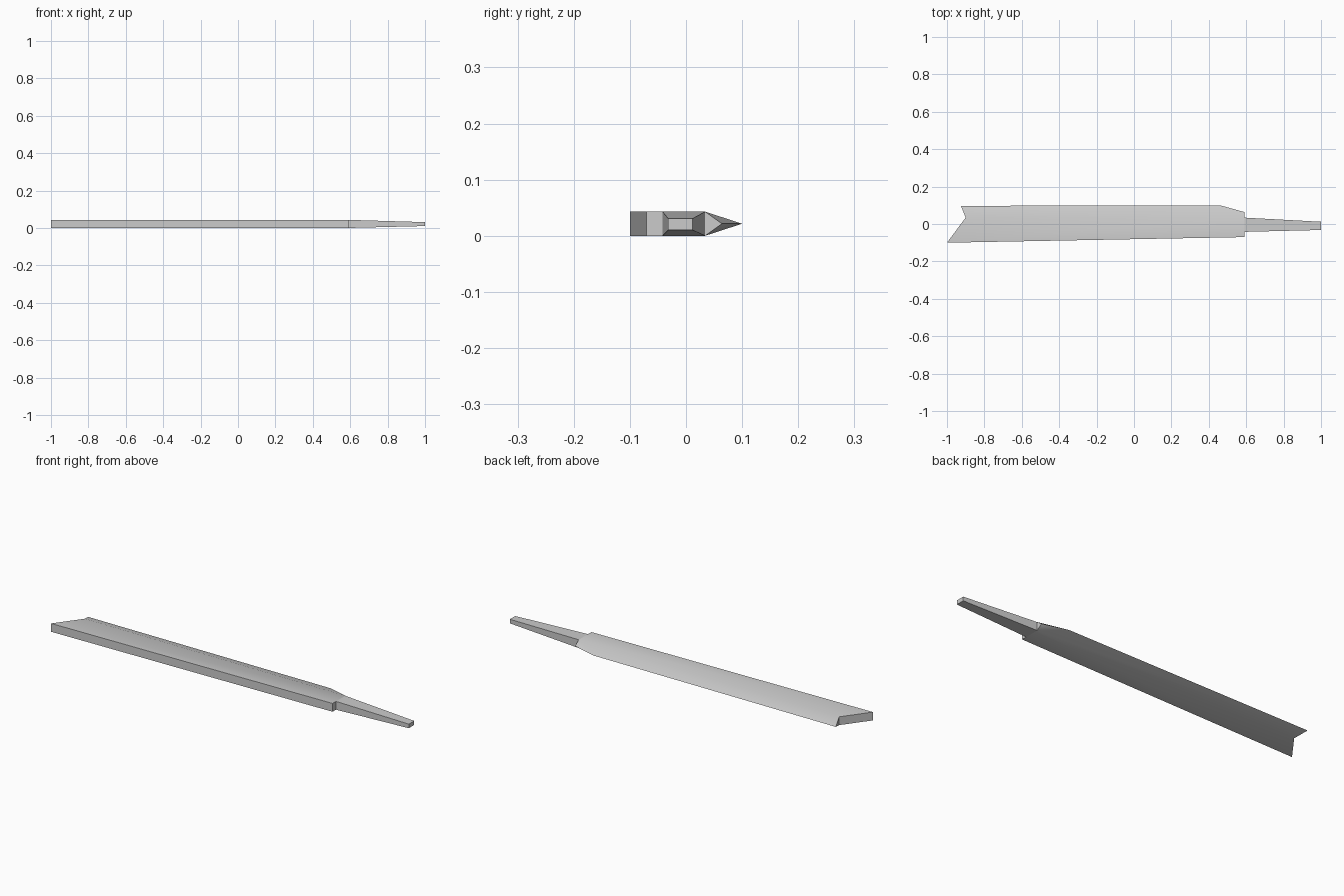
import bpy, bmesh, math

cube = bpy.data.objects.get("Cube")
if cube:
    bpy.data.objects.remove(cube, do_unlink=True)

T = 0.043          # blade thickness
MID = T / 2        # height of the cutting edge

steel = bpy.data.materials.new("grey steel")
steel.use_nodes = True
steel.diffuse_color = (0.6, 0.6, 0.6, 1)
steel.node_tree.nodes["Principled BSDF"].inputs["Base Color"].default_value = (0.6, 0.6, 0.6, 1)


def finish(bm, name):
    bmesh.ops.recalc_face_normals(bm, faces=bm.faces)
    mesh = bpy.data.meshes.new(name)
    bm.to_mesh(mesh)
    bm.free()
    mesh.materials.append(steel)
    obj = bpy.data.objects.new(name, mesh)
    bpy.context.collection.objects.link(obj)
    bpy.ops.object.select_all(action='DESELECT')
    obj.select_set(True)
    bpy.context.view_layer.objects.active = obj
    bpy.ops.object.shade_smooth_by_angle(angle=math.radians(30))


# Blade: flat slab outline plus a wedge that meets at the cutting edge
slab = [(-1, -0.1), (0.59, -0.07), (0.59, 0.034), (-0.9, 0.034)]
edge = [(0.59, 0.064), (0.46, 0.1), (-0.925, 0.097)]
bm = bmesh.new()
low = [bm.verts.new((x, y, 0)) for x, y in slab]
top = [bm.verts.new((x, y, T)) for x, y in slab]
chip, tip, tail = [bm.verts.new((x, y, MID)) for x, y in edge]
for side in (low, top):
    bm.faces.new(side)
    bm.faces.new((side[2], chip, tip))
    bm.faces.new((side[2], tip, tail, side[3]))
bm.faces.new((low[0], low[1], top[1], top[0]))        # back of the blade
bm.faces.new((low[1], low[2], chip, top[2], top[1]))  # shoulder
bm.faces.new((low[3], low[0], top[0], top[3]))        # broken end
bm.faces.new((low[3], top[3], tail))                  # broken end, wedge
finish(bm, "blade")

# Tang: box tapering away from the shoulder
bm = bmesh.new()
rings = []
for x, y0, y1, z0, z1 in [(0.59, -0.042, 0.034, 0, T), (1, -0.032, 0.012, 0.01, 0.031)]:
    rings.append([bm.verts.new((x, y, z)) for y, z in ((y0, z0), (y1, z0), (y1, z1), (y0, z1))])
for ring in rings:
    bm.faces.new(ring)
for i in range(4):
    j = (i + 1) % 4
    bm.faces.new((rings[0][i], rings[0][j], rings[1][j], rings[1][i]))
finish(bm, "tang")
